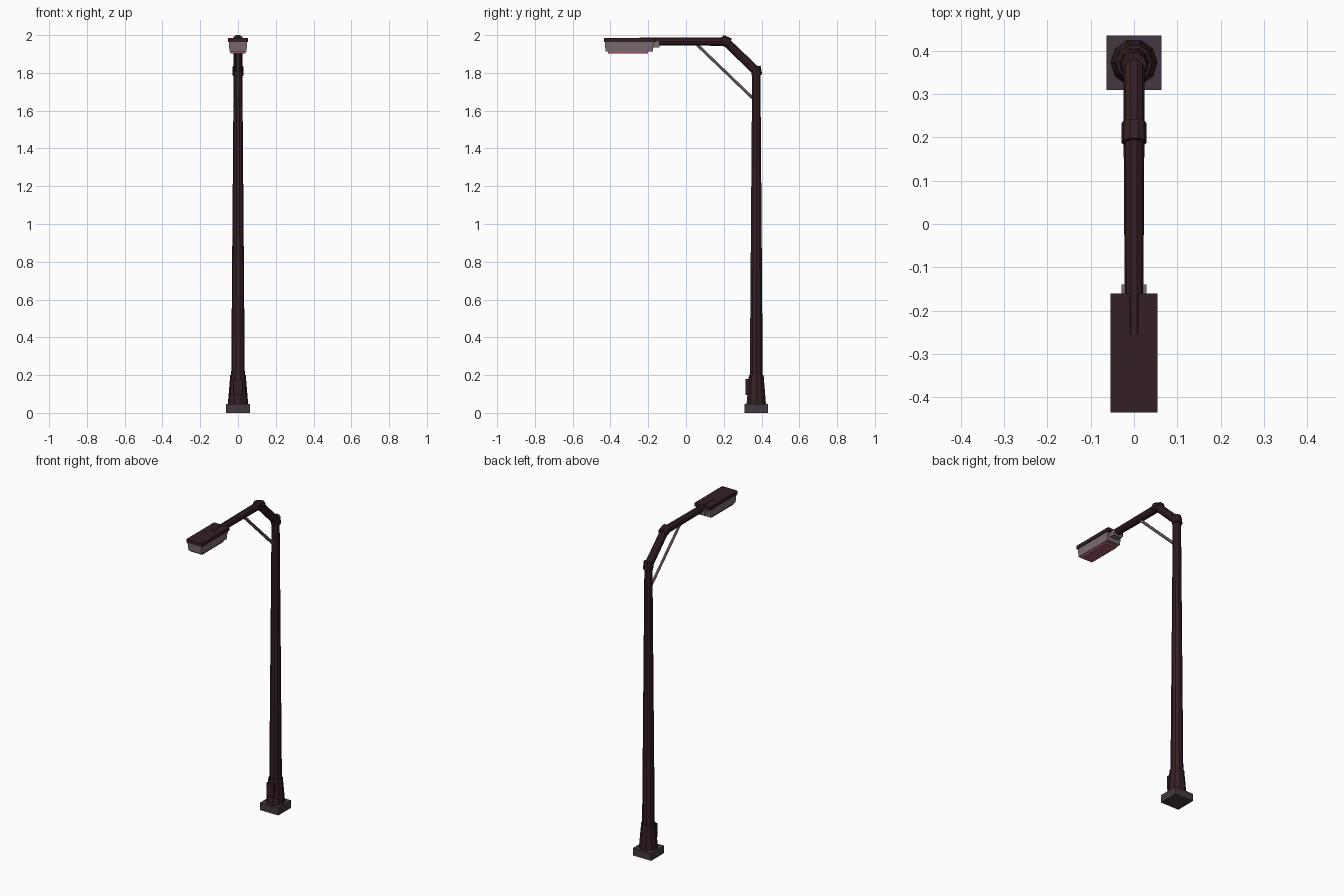
import bpy, bmesh, math
from mathutils import Vector, Matrix

if "Cube" in bpy.data.objects:
    bpy.data.objects.remove(bpy.data.objects["Cube"])

PY = 0.372  # pole axis


def material(name, rgb):
    m = bpy.data.materials.new(name)
    m.diffuse_color = (*rgb, 1)
    m.use_nodes = True
    m.node_tree.nodes["Principled BSDF"].inputs["Base Color"].default_value = m.diffuse_color
    return m


BROWN = material("dark_brown", (0.035, 0.014, 0.017))
PLATE = material("dark_grey", (0.055, 0.04, 0.05))
GREY = material("mauve_grey", (0.20, 0.15, 0.17))
RED = material("lens_red", (0.35, 0.10, 0.13))


def finish(name, bm, mat):
    bmesh.ops.recalc_face_normals(bm, faces=bm.faces)
    me = bpy.data.meshes.new(name)
    bm.to_mesh(me)
    bm.free()
    me.materials.append(mat)
    ob = bpy.data.objects.new(name, me)
    bpy.context.collection.objects.link(ob)
    return ob


def tube(name, a, b, r1, r2, mat, sides=10):
    """Flat-sided tapered cylinder from a to b."""
    a, b = Vector(a), Vector(b)
    d = b - a
    bm = bmesh.new()
    bmesh.ops.create_cone(bm, cap_ends=True, segments=sides, radius1=r1, radius2=r2, depth=d.length)
    spin = Matrix.Rotation(math.pi / 2, 4, 'Z')
    rot = Vector((0, 0, 1)).rotation_difference(d).to_matrix().to_4x4()
    bm.transform(Matrix.Translation((a + b) / 2) @ rot @ spin)
    return finish(name, bm, mat)


def box(name, x, y0, y1, z0, z1, mat, inset=0.0):
    """Box symmetric in x; inset shrinks its bottom face."""
    bm = bmesh.new()
    bmesh.ops.create_cube(bm, size=1)
    for v in bm.verts:
        k = inset if v.co.z < 0 else 0
        sx, sy = math.copysign(1, v.co.x), math.copysign(1, v.co.y)
        v.co = (sx * (x - k), (y0 + y1) / 2 + sy * ((y1 - y0) / 2 - k), z0 if v.co.z < 0 else z1)
    return finish(name, bm, mat)


# Base and pole
box("base_plate", 0.063, PY - 0.063, PY + 0.063, 0, 0.047, PLATE)
tube("base_sleeve", (0, PY, 0.045), (0, PY, 0.2), 0.054, 0.041, BROWN)
tube("pole", (0, PY, 0.19), (0, PY, 1.81), 0.036, 0.023, BROWN)

# Access door on the front of the sleeve
door = box("access_door", 0.024, PY - 0.057, PY - 0.035, 0.095, 0.18, BROWN)

# Arm with collars at the bends
low, bend, tip = Vector((0, PY, 1.81)), Vector((0, 0.21, 1.966)), Vector((0, -0.255, 1.966))
tube("arm_slope", low, bend, 0.025, 0.024, BROWN)
tube("arm_level", bend, tip, 0.024, 0.021, BROWN)
up, out = Vector((0, 0, 1)), (tip - bend).normalized()
slope = (bend - low).normalized()
for name, p, d in (("lower_collar", low, up + slope * 0.3), ("upper_collar", bend, slope + out)):
    d = d.normalized() * 0.024
    tube(name, p - d, p + d, 0.029, 0.029, BROWN)

# Diagonal brace
tube("brace", (0, 0.36, 1.66), (0, 0.06, 1.948), 0.009, 0.009, GREY, 6)

# Lamp head
box("lamp_lid", 0.054, -0.435, -0.16, 1.963, 1.984, BROWN)
box("lamp_housing", 0.049, -0.43, -0.172, 1.912, 1.965, GREY, 0.004)
box("lamp_lens", 0.04, -0.412, -0.2, 1.902, 1.914, RED)
box("lamp_clamp", 0.029, -0.18, -0.14, 1.935, 1.97, GREY)
